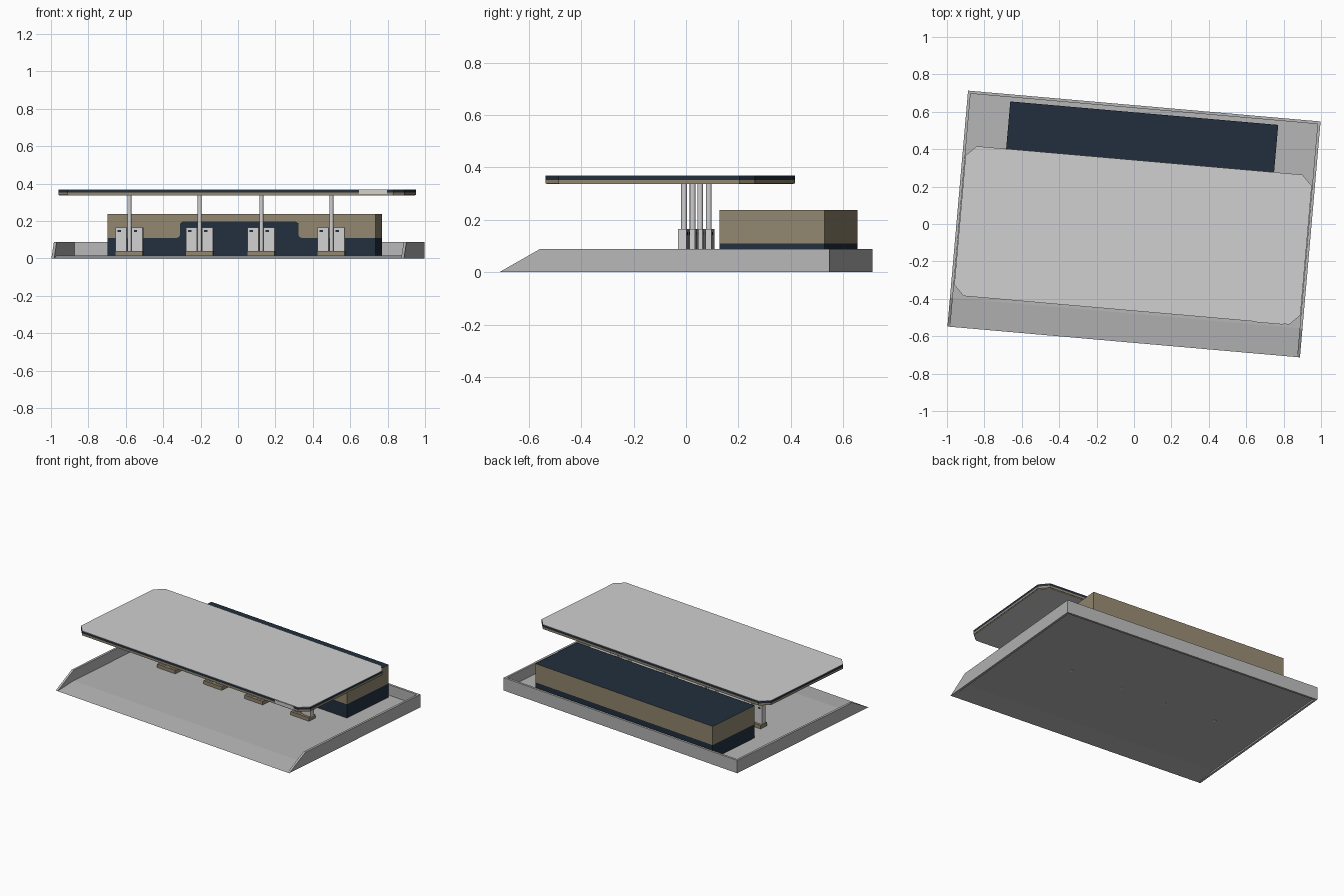
import bpy
import bmesh
from math import radians, sin, cos, pi

if "Cube" in bpy.data.objects:
    bpy.data.objects.remove(bpy.data.objects["Cube"])

TURN = radians(-5)  # the whole site is turned slightly about z


def material(name, rgb):
    m = bpy.data.materials.new(name)
    m.use_nodes = True
    m.diffuse_color = (*rgb, 1)
    m.node_tree.nodes["Principled BSDF"].inputs["Base Color"].default_value = (*rgb, 1)
    return m


LIGHT = material("light grey", (0.63, 0.63, 0.63))
GREY = material("mid grey", (0.47, 0.47, 0.47))
NAVY = material("navy", (0.016, 0.028, 0.048))
TAN = material("tan", (0.29, 0.24, 0.16))


def finish(name, bm, mats):
    bmesh.ops.recalc_face_normals(bm, faces=bm.faces)
    me = bpy.data.meshes.new(name)
    bm.to_mesh(me)
    bm.free()
    for m in mats:
        me.materials.append(m)
    ob = bpy.data.objects.new(name, me)
    ob.rotation_euler.z = TURN
    bpy.context.collection.objects.link(ob)
    return ob


def prism(name, points, axis, a, b, *mats):
    """Extrude a 2D outline along one axis from a to b."""
    place = {"x": lambda p, t: (t, p[0], p[1]),
             "y": lambda p, t: (p[0], t, p[1]),
             "z": lambda p, t: (p[0], p[1], t)}[axis]
    bm = bmesh.new()
    face = bm.faces.new([bm.verts.new(place(p, a)) for p in points])
    out = bmesh.ops.extrude_face_region(bm, geom=[face])
    shift = [q - p for p, q in zip(place((0, 0), a), place((0, 0), b))]
    verts = [v for v in out["geom"] if isinstance(v, bmesh.types.BMVert)]
    bmesh.ops.translate(bm, vec=shift, verts=verts)
    return finish(name, bm, mats)


def box(name, x0, x1, y0, y1, z0, z1, *mats):
    return prism(name, [(x0, y0), (x1, y0), (x1, y1), (x0, y1)], "z", z0, z1, *mats)


# Tray: floor with a shallow entry ramp, walls with sloping front ends
W, D, H, T = 0.946, 0.633, 0.088, 0.015
RAMP = 0.155
prism("forecourt_floor",
      [(-D, 0), (-D + RAMP, 0.016), (D - T, 0.016), (D - T, 0.010), (-D + RAMP, 0.010)],
      "x", -W + T, W - T, GREY)
for side, s in (("left", 1), ("right", -1)):
    prism(side + "_wall", [(-D, 0), (D, 0), (D, H), (-D + RAMP, H)],
          "x", s * W, s * (W - T), GREY)
box("back_wall", -W + T, W - T, D - T, D, 0, H, GREY)

# Shop: navy plinth, tan upper walls, navy roof
X0, X1, Y0, Y1 = -0.716, 0.722, 0.192, 0.595
BAND = 0.110
box("shop_plinth", X0, X1, Y0, Y1, 0.012, BAND, NAVY)
shop = box("shop_upper", X0, X1, Y0, Y1, BAND, 0.238, TAN, NAVY)
for f in shop.data.polygons:
    if f.normal.z > 0.9:
        f.material_index = 1


def arc(cx, cz, r, start, end, n=5):
    return [(cx + r * cos(radians(start + (end - start) * i / n)),
             cz + r * sin(radians(start + (end - start) * i / n))) for i in range(n + 1)]


# Raised entrance panel with rounded top and flared foot
L, R, TOP, RAD = -0.328, 0.308, 0.197, 0.018
panel = (arc(L - RAD, BAND + RAD, RAD, 270, 360) + arc(L + RAD, TOP - RAD, RAD, 180, 90)
         + arc(R - RAD, TOP - RAD, RAD, 90, 0) + arc(R + RAD, BAND + RAD, RAD, 180, 270))
prism("entrance_panel", panel, "y", Y0 - 0.003, Y0 + 0.001, NAVY)


# Canopy: chamfered slab in tan, navy and light grey layers
def canopy_outline(inset=0):
    x, y0, y1, c = 0.929 - inset, -0.463 + inset, 0.341 - inset, 0.055
    return [(-x + c, y0), (x - c, y0), (x, y0 + c), (x, y1 - c),
            (x - c, y1), (-x + c, y1), (-x, y1 - c), (-x, y0 + c)]


prism("canopy_trim", canopy_outline(), "z", 0.339, 0.353, TAN)
prism("canopy_fascia", canopy_outline(), "z", 0.353, 0.367, NAVY)
prism("canopy_top", canopy_outline(), "z", 0.367, 0.369, LIGHT)
prism("canopy_ceiling", canopy_outline(0.004), "z", 0.336, 0.339, LIGHT)
box("fascia_plate", 0.69, 0.84, -0.466, -0.462, 0.344, 0.366, LIGHT)

# Pump islands, each with a round post between two dispensers
PY = 0.036
for i, x in enumerate((-0.586, -0.209, 0.122, 0.498), 1):
    box(f"island_{i}", x - 0.074, x + 0.074, PY - 0.032, PY + 0.032, 0.014, 0.040, TAN)
    ring = [(x + 0.011 * cos(k * pi / 8), PY + 0.011 * sin(k * pi / 8)) for k in range(16)]
    post = prism(f"post_{i}", ring, "z", 0.008, 0.338, LIGHT)
    for f in post.data.polygons:
        f.use_smooth = abs(f.normal.z) < 0.5
    for side, s in (("left", 1), ("right", -1)):
        a, b = sorted((x + s * 0.013, x + s * 0.073))
        box(f"{side}_pump_{i}", a, b, PY - 0.016, PY + 0.016, 0.040, 0.165, LIGHT)
        for face, f in (("front", -1), ("back", 1)):
            y = PY + f * 0.0165
            box(f"{side}_pump_{face}_screen_{i}", a + 0.012, a + 0.030,
                y - 0.001, y + 0.001, 0.142, 0.153, NAVY)
